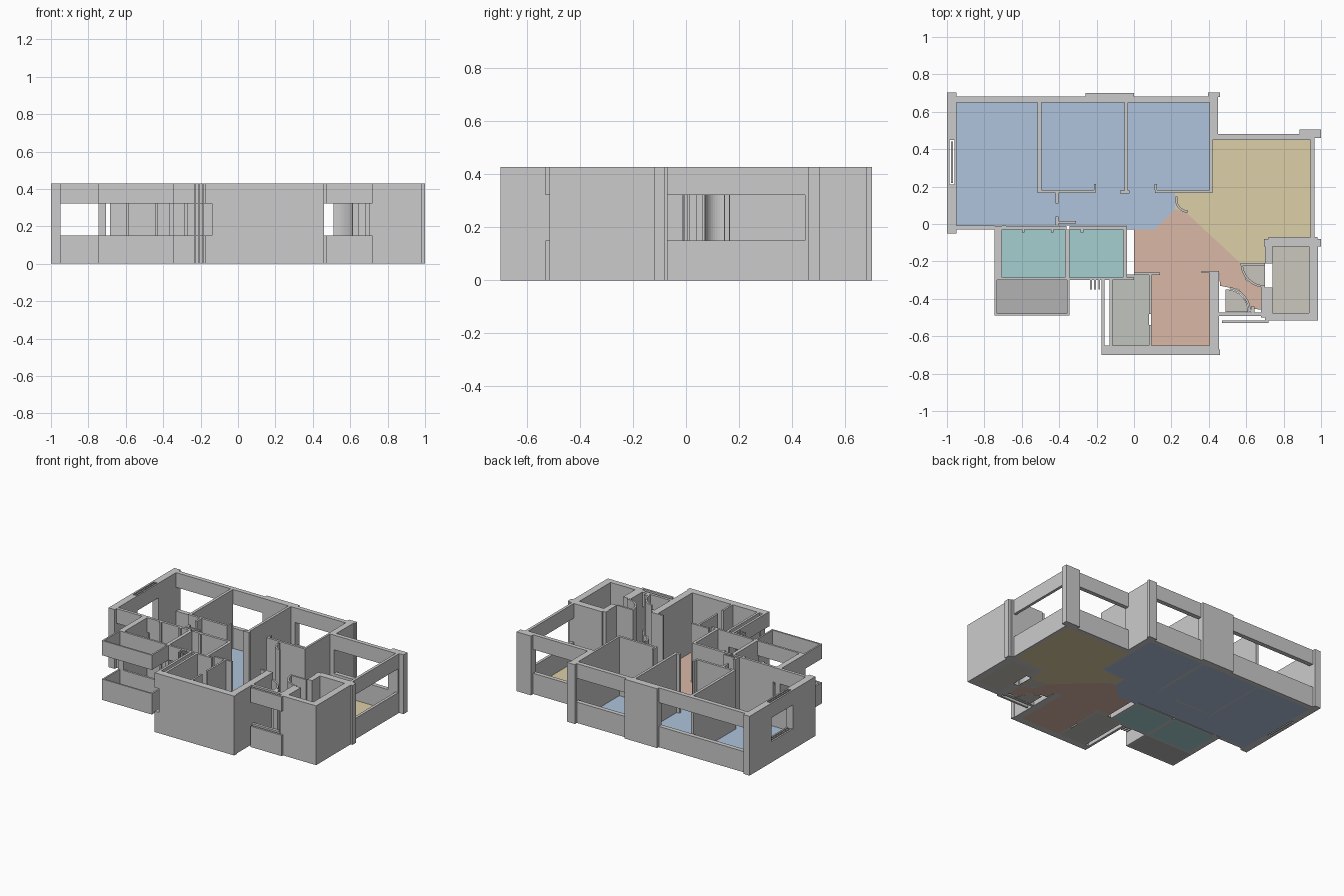
import bpy, bmesh, math

H, SILL, HEAD = 0.428, 0.15, 0.322
FULL = [(0, H)]
BANDS = [(0, SILL), (HEAD, H)]


def finish(name, bm, color=None):
    me = bpy.data.meshes.new(name)
    bm.to_mesh(me)
    bm.free()
    ob = bpy.data.objects.new(name, me)
    bpy.context.collection.objects.link(ob)
    if color:
        m = bpy.data.materials.new(name + "_colour")
        m.diffuse_color = (*color, 1)
        me.materials.append(m)


def prism(bm, pts, z0, z1):
    lo = [bm.verts.new((x, y, z0)) for x, y in pts]
    hi = [bm.verts.new((x, y, z1)) for x, y in pts]
    n = len(pts)
    bm.faces.new(lo[::-1])
    bm.faces.new(hi)
    for i in range(n):
        j = (i + 1) % n
        bm.faces.new((lo[i], lo[j], hi[j], hi[i]))


def walls(name, rects, spans=FULL):
    """Upright wall blocks from plan rectangles (x0, x1, y0, y1)."""
    bm = bmesh.new()
    for x0, x1, y0, y1 in rects:
        for z0, z1 in spans:
            prism(bm, [(x0, y0), (x1, y0), (x1, y1), (x0, y1)], z0, z1)
    finish(name, bm)


def floor(name, pts, color):
    bm = bmesh.new()
    prism(bm, pts, 0, 0.003)
    bmesh.ops.recalc_face_normals(bm, faces=bm.faces)
    finish(name, bm, color)


def rect(x0, x1, y0, y1):
    return [(x0, y0), (x1, y0), (x1, y1), (x0, y1)]


def arc_wall(name, cx, cy, r, a0, a1, t=0.012, n=12):
    ang = [math.radians(a0 + (a1 - a0) * i / n) for i in range(n + 1)]
    pts = [(cx + r * math.cos(a), cy + r * math.sin(a)) for a in ang]
    pts += [(cx + (r - t) * math.cos(a), cy + (r - t) * math.sin(a)) for a in ang[::-1]]
    bm = bmesh.new()
    prism(bm, pts, 0, H)
    bmesh.ops.recalc_face_normals(bm, faces=bm.faces)
    finish(name, bm)


# Solid outer walls and pillars
walls("outer_walls", [
    (-1, -0.95, 0.45, 0.703), (-1, -0.95, -0.05, 0.21),
    (-0.26, 0, 0.65, 0.70), (0.405, 0.45, 0.45, 0.68), (0.395, 0.46, 0.68, 0.703),
    (0.885, 1, 0.46, 0.505), (0.885, 0.965, 0.45, 0.46),
    (-0.745, -0.705, -0.30, -0.01),
    (-0.14, 0.455, -0.70, -0.65), (0.405, 0.455, -0.65, -0.25), (0.455, 0.46, -0.70, -0.67),
])
# Stair block in the front right corner
walls("corner_block_walls", [
    (0.695, 1, -0.12, -0.08), (0.72, 0.98, -0.08, -0.07), (0.935, 0.985, -0.515, -0.12),
    (0.70, 0.935, -0.515, -0.475), (0.70, 0.74, -0.475, -0.34), (0.70, 0.74, -0.21, -0.12),
])
# Window walls: sill below, header above
walls("window_sills_and_headers", [
    (-0.95, -0.26, 0.65, 0.682), (0, 0.405, 0.65, 0.682),
    (0.45, 0.885, 0.45, 0.48), (0.945, 0.965, -0.08, 0.45),
    (-0.95, -0.745, -0.03, -0.008), (-0.705, -0.685, -0.03, -0.008),
    (-0.705, -0.37, -0.30, -0.285), (-0.345, -0.14, -0.30, -0.285),
    (-0.175, -0.158, -0.66, -0.30), (-0.175, -0.14, -0.70, -0.65),
    (0.455, 0.70, -0.492, -0.472), (0.47, 0.72, -0.53, -0.515),
], BANDS)
walls("side_window_strips", [
    (-1, -0.987, 0.21, 0.45), (-0.979, -0.969, 0.22, 0.44), (-0.961, -0.95, 0.21, 0.45),
], BANDS)
# Balcony parapet and upper band
walls("balcony_parapet", [
    (-0.745, -0.345, -0.49, -0.478), (-0.745, -0.733, -0.478, -0.30),
    (-0.357, -0.345, -0.478, -0.30),
], BANDS)
# Room partitions
walls("bedroom_partitions", [
    (-0.515, -0.495, 0.165, 0.65), (-0.495, -0.205, 0.165, 0.182), (-0.215, -0.203, 0.182, 0.215),
    (-0.052, -0.033, 0.18, 0.65), (-0.075, -0.025, 0.163, 0.18),
    (0.112, 0.405, 0.165, 0.182), (0.11, 0.122, 0.182, 0.215), (0.405, 0.42, 0.165, 0.45),
    (-0.42, -0.405, 0.11, 0.165), (-0.42, -0.405, -0.008, 0.04), (-0.405, -0.31, 0.004, 0.016),
])
walls("bathroom_partitions", [
    (-0.685, -0.36, -0.03, -0.012), (-0.345, -0.04, -0.03, -0.012),
    (-0.37, -0.345, -0.30, -0.03), (-0.058, -0.037, -0.30, -0.03),
    (-0.14, 0.0, -0.30, -0.285),
    (-0.60, -0.585, -0.045, -0.03), (-0.445, -0.43, -0.045, -0.03), (-0.285, -0.27, -0.045, -0.03),
])
walls("kitchen_partitions", [
    (-0.132, -0.115, -0.65, -0.30), (0.08, 0.094, -0.48, -0.27), (0.08, 0.094, -0.65, -0.54),
    (0, 0.14, -0.272, -0.258), (0.36, 0.405, -0.262, -0.25),
])
# Service shaft fins
walls("shaft_fins", [(-0.235 + 0.022 * i, -0.225 + 0.022 * i, -0.35, -0.30) for i in range(3)])
# Entry nook: straight and curved thin walls
walls("entry_nook_walls", [
    (0.57, 0.70, -0.222, -0.208), (0.68, 0.70, -0.50, -0.34), (0.625, 0.645, -0.472, -0.44),
])
arc_wall("entry_curve_upper", 0.70, -0.21, 0.13, 180, 270)
arc_wall("entry_curve_lower", 0.49, -0.47, 0.135, 0, 80)
arc_wall("hall_curve", 0.29, 0.13, 0.07, 165, 270)

# Floors
floor("bedroom_floor", [(-0.95, 0.65), (-0.95, -0.008), (-0.04, -0.008), (-0.04, -0.03), (0.11, -0.03),
                        (0.22, 0.08), (0.22, 0.165), (0.405, 0.165), (0.405, 0.65)], (0.43, 0.55, 0.72))
floor("dining_floor", [(0.42, 0.45), (0.22, 0.165), (0.22, 0.08), (0.28, 0.06), (0.57, -0.21),
                       (0.70, -0.21), (0.70, -0.08), (0.945, -0.08), (0.945, 0.45)][0:1]
      + [(0.42, 0.165), (0.22, 0.165), (0.22, 0.08), (0.28, 0.06), (0.57, -0.21),
         (0.70, -0.21), (0.70, -0.08), (0.945, -0.08), (0.945, 0.45)], (0.72, 0.62, 0.38))
floor("living_floor", [(0, -0.03), (0, -0.265), (0.09, -0.265), (0.09, -0.65), (0.405, -0.65),
                       (0.405, -0.255), (0.455, -0.255), (0.46, -0.33), (0.56, -0.35), (0.62, -0.45),
                       (0.69, -0.46), (0.69, -0.34), (0.60, -0.30), (0.57, -0.21), (0.28, 0.06),
                       (0.22, 0.08), (0.11, -0.03)], (0.70, 0.48, 0.39))
for side, x0, x1 in (("left", -0.705, -0.37), ("right", -0.345, -0.058)):
    floor(side + "_bathroom_floor", rect(x0, x1, -0.285, -0.03), (0.38, 0.62, 0.62))
floor("balcony_floor", rect(-0.733, -0.357, -0.478, -0.30), (0.45, 0.45, 0.45))
floor("kitchen_floor", rect(-0.115, 0.08, -0.65, -0.27), (0.53, 0.55, 0.51))
floor("corner_block_floor", rect(0.74, 0.935, -0.475, -0.12), (0.60, 0.57, 0.51))
for name, cx, cy, a0 in (("upper", 0.70, -0.21, 180), ("lower", 0.49, -0.47, 0)):
    arc = [math.radians(a0 + 9 * i) for i in range(11)]
    floor(name + "_nook_floor", [(cx, cy)] + [(cx + 0.12 * math.cos(a), cy + 0.12 * math.sin(a)) for a in arc],
          (0.58, 0.56, 0.51))
